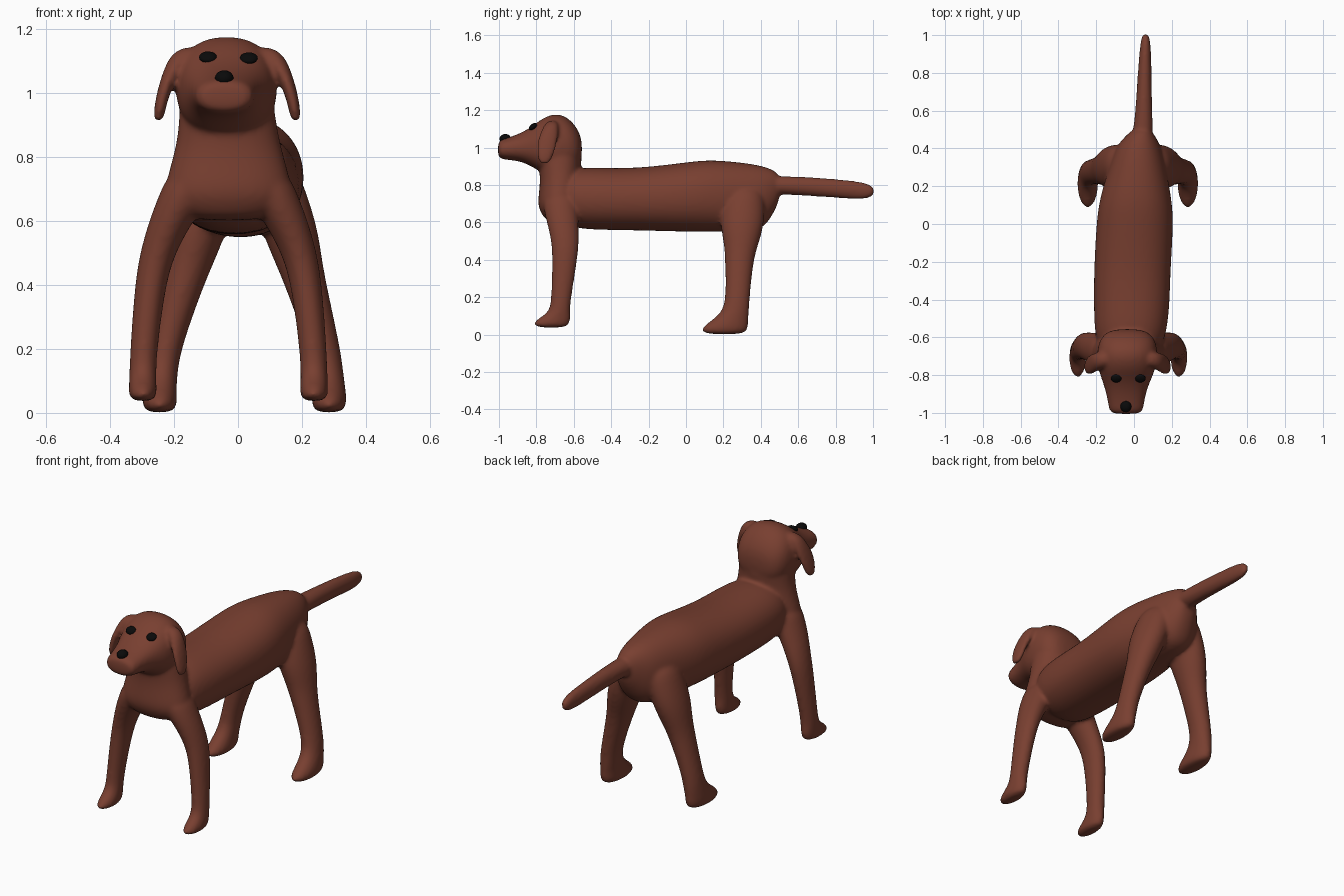
import bpy, bmesh, math
from mathutils import Vector

cube = bpy.data.objects.get("Cube")
if cube:
    bpy.data.objects.remove(cube, do_unlink=True)


def material(name, rgb):
    m = bpy.data.materials.new(name)
    m.use_nodes = True
    m.diffuse_color = (*rgb, 1)
    bsdf = m.node_tree.nodes["Principled BSDF"]
    bsdf.inputs["Base Color"].default_value = (*rgb, 1)
    bsdf.inputs["Roughness"].default_value = 0.7
    return m


BROWN = material("brown coat", (0.19, 0.05, 0.03))
BLACK = material("black", (0.003, 0.003, 0.003))
SIDES = 20


def loft(bm, rings, axis, power=2.0):
    """Skin rings of (x, y, z, half width, half depth); axis is the run of the tube."""
    loops = []
    for x, y, z, a, b in rings:
        loop = []
        for i in range(SIDES):
            t = math.tau * i / SIDES
            c, s = math.cos(t), math.sin(t)
            u = a * math.copysign(abs(c) ** (2 / power), c)
            v = b * math.copysign(abs(s) ** (2 / power), s)
            off = Vector((u, 0, v)) if axis == "y" else Vector((u, v, 0))
            loop.append(bm.verts.new(Vector((x, y, z)) + off))
        loops.append(loop)
    for lo, hi in zip(loops, loops[1:]):
        for i in range(SIDES):
            j = (i + 1) % SIDES
            bm.faces.new((lo[i], lo[j], hi[j], hi[i]))
    bm.faces.new(loops[0][::-1])
    bm.faces.new(loops[-1])


def pair(bm, centre, rings):
    """Mirrored left and right limb; ring x is the distance from the centre."""
    for side in (1, -1):
        loft(bm, [(centre + side * d, y, z, a, b) for d, y, z, a, b in rings], "z")


bm = bmesh.new()

# Torso
loft(bm, [
    (-0.02, -0.68, 0.73, 0.15, 0.12), (-0.02, -0.60, 0.73, 0.19, 0.165),
    (-0.012, -0.45, 0.725, 0.203, 0.168), (-0.01, -0.25, 0.723, 0.205, 0.168),
    (0.005, 0.0, 0.735, 0.207, 0.188), (0.008, 0.12, 0.742, 0.195, 0.195),
    (0.015, 0.25, 0.737, 0.165, 0.19), (0.02, 0.35, 0.733, 0.14, 0.182),
    (0.025, 0.42, 0.735, 0.115, 0.165), (0.035, 0.47, 0.765, 0.075, 0.115),
    (0.04, 0.505, 0.79, 0.045, 0.06),
], "y", 2.2)

# Neck and chest
loft(bm, [
    (-0.035, -0.665, 1.02, 0.14, 0.10), (-0.035, -0.67, 0.96, 0.15, 0.115),
    (-0.032, -0.675, 0.90, 0.155, 0.115), (-0.03, -0.673, 0.84, 0.165, 0.107),
    (-0.03, -0.677, 0.76, 0.187, 0.110), (-0.03, -0.68, 0.69, 0.205, 0.115),
    (-0.03, -0.672, 0.64, 0.185, 0.10), (-0.03, -0.665, 0.60, 0.12, 0.075),
], "z", 2.2)

# Head and muzzle
loft(bm, [
    (-0.042, -1.006, 0.99, 0.06, 0.03), (-0.042, -0.994, 0.99, 0.09, 0.052),
    (-0.042, -0.95, 0.993, 0.096, 0.060), (-0.042, -0.88, 1.002, 0.110, 0.077),
    (-0.04, -0.82, 1.005, 0.133, 0.110), (-0.038, -0.77, 1.01, 0.152, 0.148),
    (-0.036, -0.70, 1.02, 0.162, 0.166), (-0.035, -0.64, 1.015, 0.157, 0.153),
    (-0.035, -0.59, 1.0, 0.135, 0.12), (-0.035, -0.555, 0.99, 0.08, 0.06),
], "y", 2.3)

# Drooping ears
pair(bm, -0.034, [
    (0.115, -0.715, 1.145, 0.02, 0.02), (0.14, -0.72, 1.125, 0.035, 0.038),
    (0.167, -0.73, 1.08, 0.03, 0.05), (0.19, -0.742, 1.03, 0.023, 0.055),
    (0.205, -0.75, 0.98, 0.020, 0.05), (0.213, -0.755, 0.935, 0.018, 0.038),
    (0.215, -0.757, 0.91, 0.013, 0.02),
])

# Front legs
pair(bm, -0.03, [
    (0.10, -0.67, 0.76, 0.085, 0.09), (0.13, -0.67, 0.69, 0.085, 0.098),
    (0.18, -0.66, 0.60, 0.070, 0.085), (0.222, -0.645, 0.50, 0.056, 0.075),
    (0.245, -0.648, 0.40, 0.049, 0.068), (0.265, -0.667, 0.20, 0.043, 0.054),
    (0.268, -0.675, 0.125, 0.043, 0.054), (0.268, -0.70, 0.09, 0.043, 0.085),
    (0.268, -0.722, 0.06, 0.046, 0.100), (0.268, -0.72, 0.036, 0.035, 0.085),
])

# Hind legs
pair(bm, 0.02, [
    (0.07, 0.32, 0.80, 0.08, 0.09), (0.10, 0.305, 0.70, 0.092, 0.12),
    (0.14, 0.30, 0.58, 0.090, 0.118), (0.167, 0.295, 0.48, 0.077, 0.092),
    (0.192, 0.285, 0.40, 0.066, 0.077), (0.25, 0.277, 0.20, 0.052, 0.064),
    (0.26, 0.265, 0.12, 0.051, 0.073), (0.265, 0.23, 0.07, 0.053, 0.103),
    (0.265, 0.204, 0.03, 0.057, 0.13), (0.265, 0.204, 0.0, 0.045, 0.11),
])

# Tail
loft(bm, [
    (0.04, 0.42, 0.80, 0.06, 0.05), (0.05, 0.53, 0.797, 0.050, 0.050),
    (0.053, 0.65, 0.792, 0.043, 0.051), (0.056, 0.78, 0.783, 0.038, 0.051),
    (0.06, 0.92, 0.771, 0.031, 0.050), (0.061, 0.98, 0.767, 0.024, 0.040),
    (0.061, 1.008, 0.766, 0.014, 0.020),
], "y")

bmesh.ops.recalc_face_normals(bm, faces=bm.faces)
mesh = bpy.data.meshes.new("dog_body")
bm.to_mesh(mesh)
bm.free()
body = bpy.data.objects.new("dog_body", mesh)
bpy.context.collection.objects.link(body)

# Round the lofts, fuse them into one skin and soften the joints
sub = body.modifiers.new("round", "SUBSURF")
sub.levels = sub.render_levels = 2
fuse = body.modifiers.new("fuse", "REMESH")
fuse.mode = "VOXEL"
fuse.voxel_size = 0.01
soft = body.modifiers.new("soften", "SMOOTH")
soft.factor = 0.5
soft.iterations = 8
bpy.ops.object.select_all(action="DESELECT")
body.select_set(True)
bpy.context.view_layer.objects.active = body
for name in ("round", "fuse", "soften"):
    bpy.ops.object.modifier_apply(modifier=name)
body.data.materials.clear()
body.data.materials.append(BROWN)
bpy.ops.object.shade_smooth()


# Eyes and nose
def button(name, location, scale, tilt):
    bpy.ops.mesh.primitive_uv_sphere_add(segments=24, ring_count=14, radius=1, location=location,
                                         rotation=(tilt, 0, 0))
    ob = bpy.context.object
    ob.name = name
    ob.scale = scale
    ob.data.materials.append(BLACK)
    bpy.ops.object.shade_smooth()


button("left_eye", (0.034, -0.818, 1.11), (0.028, 0.024, 0.014), math.radians(35))
button("right_eye", (-0.094, -0.818, 1.113), (0.028, 0.024, 0.014), math.radians(35))
button("nose", (-0.043, -0.966, 1.047), (0.029, 0.031, 0.025), 0)
